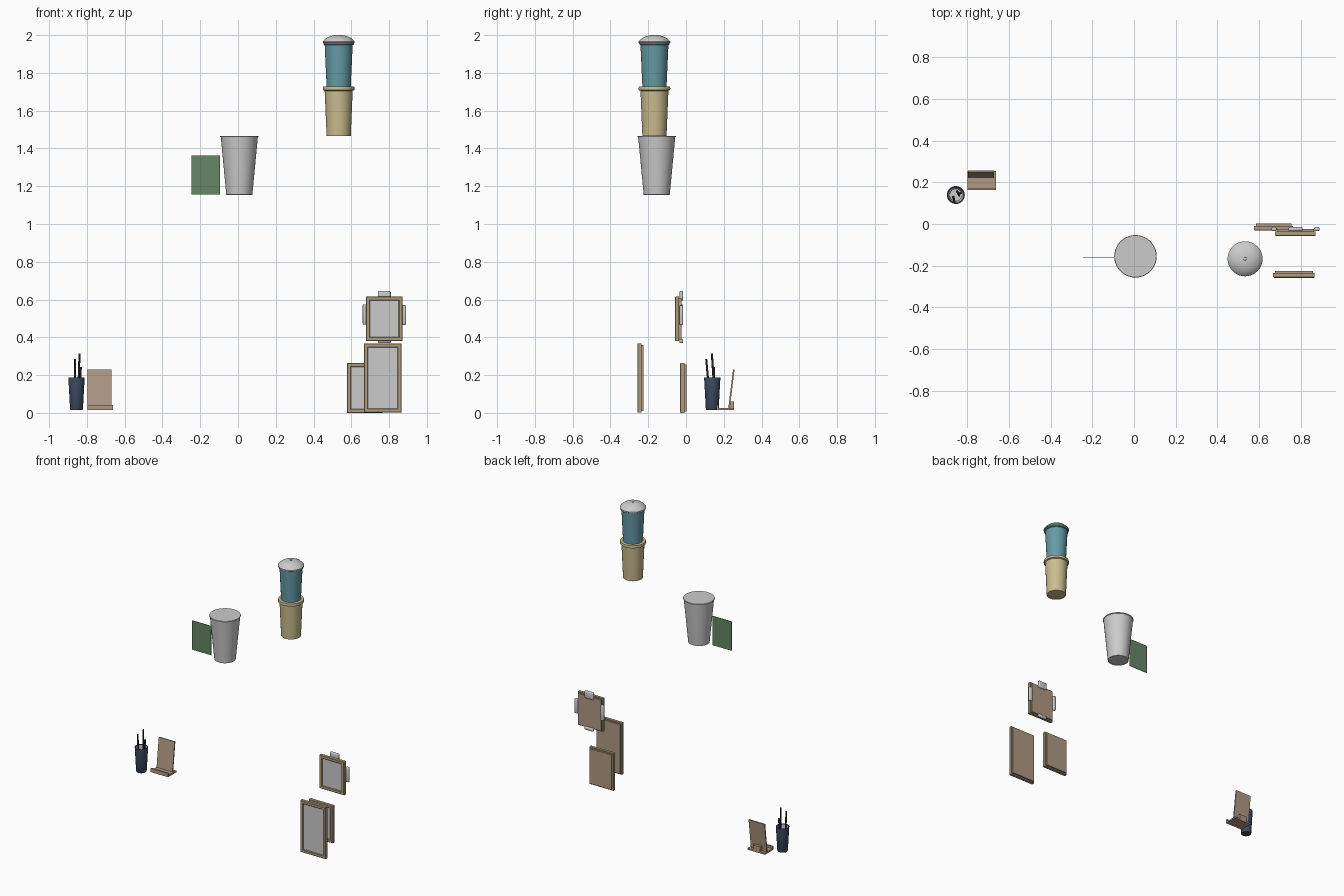
import bpy, bmesh
from math import pi, radians
from mathutils import Vector

if "Cube" in bpy.data.objects:
    bpy.data.objects.remove(bpy.data.objects["Cube"])


def mat(name, rgb):
    m = bpy.data.materials.new(name)
    m.diffuse_color = (*rgb, 1)
    m.use_nodes = True
    m.node_tree.nodes["Principled BSDF"].inputs["Base Color"].default_value = m.diffuse_color
    return m


TEAL = mat("teal", (0.13, 0.33, 0.39))
SAND = mat("sand", (0.60, 0.51, 0.28))
NAVY = mat("navy", (0.05, 0.075, 0.13))
GREEN = mat("green", (0.13, 0.24, 0.13))
WOOD = mat("wood", (0.43, 0.32, 0.23))
TRIM = mat("trim", (0.42, 0.34, 0.21))
INK = mat("ink", (0.02, 0.022, 0.025))


def finish(bm, name, material=None, smooth=False):
    me = bpy.data.meshes.new(name)
    bmesh.ops.recalc_face_normals(bm, faces=bm.faces)
    bm.to_mesh(me)
    bm.free()
    ob = bpy.data.objects.new(name, me)
    bpy.context.collection.objects.link(ob)
    if material:
        me.materials.append(material)
    if smooth:
        bpy.ops.object.select_all(action='DESELECT')
        ob.select_set(True)
        bpy.context.view_layer.objects.active = ob
        bpy.ops.object.shade_smooth_by_angle(angle=radians(35))
    return ob


def lathe(name, pts, x, y, material=None, steps=40):
    """Spin an (r, z) profile around a vertical axis."""
    bm = bmesh.new()
    vs = [bm.verts.new((r, 0, z)) for r, z in pts]
    es = [bm.edges.new(p) for p in zip(vs, vs[1:])]
    bmesh.ops.spin(bm, geom=vs + es, cent=(0, 0, 0), axis=(0, 0, 1),
                   angle=2 * pi, steps=steps)
    bmesh.ops.remove_doubles(bm, verts=bm.verts, dist=1e-5)
    bmesh.ops.translate(bm, verts=bm.verts, vec=(x, y, 0))
    return finish(bm, name, material, True)


def box(name, lo, hi, material=None, bevel=0, segs=3):
    lo, hi = Vector(lo), Vector(hi)
    bm = bmesh.new()
    bmesh.ops.create_cube(bm, size=1)
    for v in bm.verts:
        v.co = (lo + hi) / 2 + v.co * (hi - lo)
    if bevel:
        bmesh.ops.bevel(bm, geom=bm.edges[:], offset=bevel, segments=segs,
                        affect='EDGES', profile=0.5)
    return finish(bm, name, material, bevel > 0)


def rod(name, a, b, r, material):
    a, b = Vector(a), Vector(b)
    bm = bmesh.new()
    bmesh.ops.create_cone(bm, cap_ends=True, segments=12, radius1=r, radius2=r,
                          depth=(b - a).length)
    bmesh.ops.rotate(bm, verts=bm.verts,
                     matrix=(b - a).to_track_quat('Z', 'Y').to_matrix())
    bmesh.ops.translate(bm, verts=bm.verts, vec=(a + b) / 2)
    return finish(bm, name, material, True)


def cup(name, z0, z1, x, y, r0, r1, lip, material):
    lathe(name, [(0, z0 + .004), (r0 - .006, z0 + .004), (r0 - .004, z0), (r0, z0 + .002),
                 (r1 - lip, z1 - 2.4 * lip), (r1, z1 - 2 * lip), (r1 + .001, z1 - lip),
                 (r1 - .001, z1), (r1 - lip, z1), (0, z1)], x, y, material)


def picture_frame(name, x0, x1, z0, z1, y, depth=.022, border=.021):
    """Front border with recessed picture, and an inset backing board."""
    bm = bmesh.new()
    loops = []
    for inset, yy in ((0, y + depth), (0, y + .003), (.003, y), (border - .003, y),
                      (border, y + .003), (border, y + depth)):
        loops.append([bm.verts.new((a, yy, b)) for a, b in
                      ((x0 + inset, z0 + inset), (x1 - inset, z0 + inset),
                       (x1 - inset, z1 - inset), (x0 + inset, z1 - inset))])
    for p, q in zip(loops, loops[1:] + loops[:1]):
        for i in range(4):
            j = (i + 1) % 4
            bm.faces.new((p[i], p[j], q[j], q[i]))
    finish(bm, name + "_border", TRIM)
    b = border - .002
    box(name + "_picture", (x0 + b, y + .008, z0 + b), (x1 - b, y + .014, z1 - b))
    box(name + "_backing", (x0 + .008, y + .014, z0 + .008),
        (x1 - .008, y + depth + .011, z1 - .008), WOOD)


# stacked travel cups with a domed lid
CX, CY = .533, -.167
cup("lower_cup", 1.465, 1.727, CX, CY, .064, .083, .009, SAND)
cup("upper_cup", 1.727, 1.962, CX, CY, .064, .080, .006, TEAL)
lathe("cup_lid", [(0, 1.957), (.080, 1.957), (.084, 1.960), (.084, 1.966), (.078, 1.973),
                  (.066, 1.984), (.048, 1.993), (.026, 1.999), (.008, 2.0), (.007, 1.996),
                  (0, 1.996)], CX, CY)

# large pale cup with a flat card beside it
cup("large_cup", 1.153, 1.467, .007, -.155, .069, .101, .003, None)
box("card", (-.245, -.163, 1.155), (-.096, -.160, 1.362), GREEN)

# pen pot with pens
PX, PY = -.855, .139
lathe("pen_pot", [(0, .015), (.032, .015), (.034, .018), (.043, .184), (.043, .188),
                  (.038, .188), (.030, .025), (0, .025)], PX, PY, NAVY, 32)
lathe("pen_pot_liner", [(.0375, .183), (.0295, .027), (0, .027)], PX, PY, None, 32)
for i, (a, b) in enumerate((((-.867, .130, .03), (-.862, .107, .285)),
                            ((-.848, .155, .03), (-.839, .137, .315)),
                            ((-.842, .145, .03), (-.832, .148, .242)))):
    rod(f"pen_{i + 1}", a, b, .0055, INK)

# tablet stand
box("stand_base", (-.798, .162, .015), (-.662, .255, .026), WOOD)
box("stand_lip", (-.798, .162, .015), (-.662, .172, .042), WOOD)
box("stand_rear_block", (-.760, .232, .026), (-.705, .255, .060), WOOD)
panel = box("stand_panel", (-.796, -.004, 0), (-.671, .004, .206), WOOD)
panel.location = (0, .228, .026)
panel.rotation_euler = (radians(-7), 0, 0)

# picture frames
picture_frame("tall_frame", .668, .866, .002, .368, -.258)
picture_frame("small_frame", .577, .764, 0, .264, -.031)
picture_frame("upper_frame", .677, .872, .380, .616, -.058)

# rounded clips around the upper frame
for name, x0, x1, z0, z1 in (("top", .741, .809, .594, .645), ("bottom", .741, .809, .369, .392),
                             ("left", .660, .685, .467, .575), ("right", .864, .890, .465, .570)):
    box("clip_" + name, (x0, -.034, z0), (x1, -.015, z1), None, .007)
